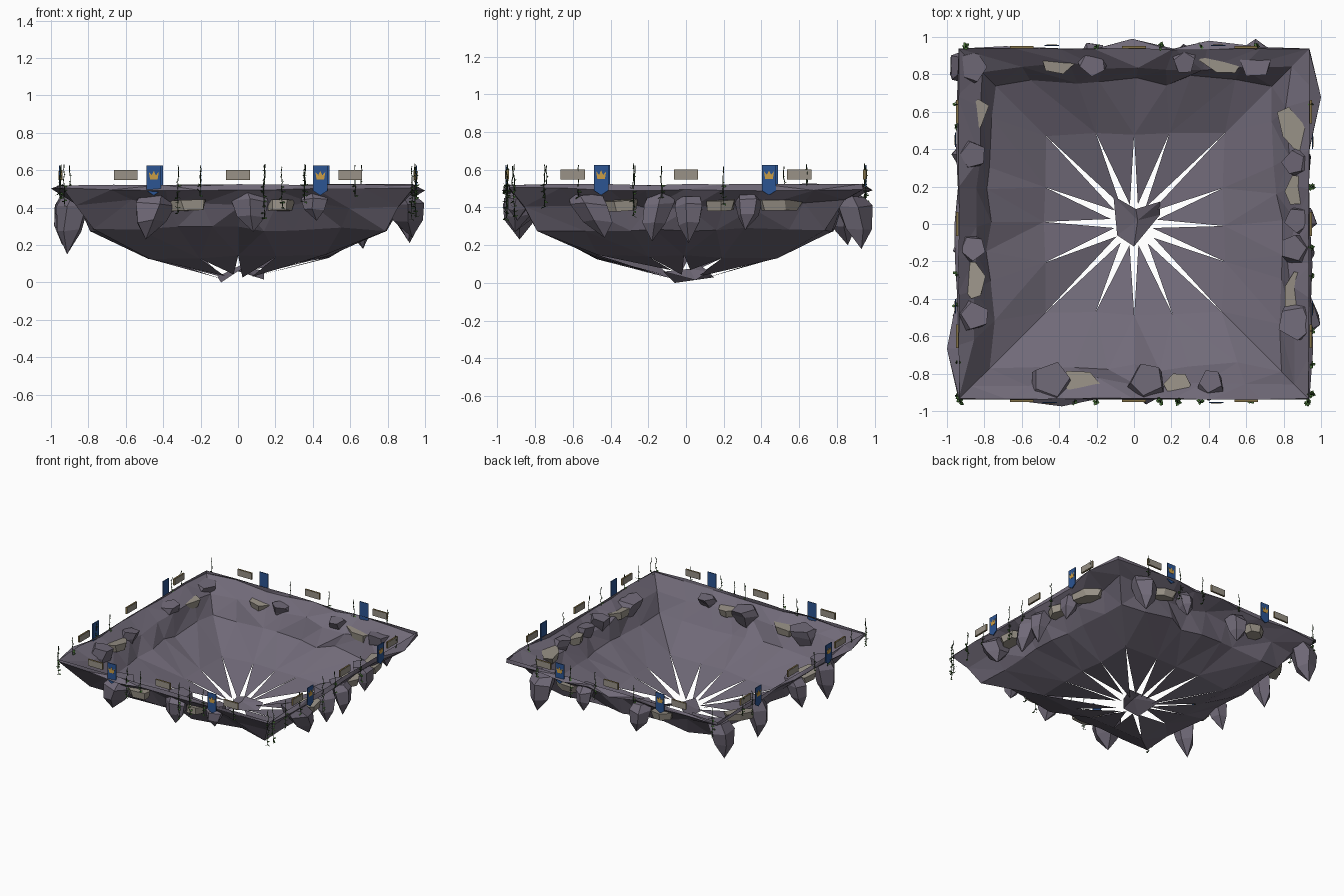
import bpy, bmesh, math, random
from mathutils import Vector, Matrix

random.seed(7)
if "Cube" in bpy.data.objects:
    bpy.data.objects.remove(bpy.data.objects["Cube"])


def material(name, color):
    m = bpy.data.materials.new(name)
    m.use_nodes = True
    m.diffuse_color = (*color, 1)
    bsdf = next(n for n in m.node_tree.nodes if n.type == 'BSDF_PRINCIPLED')
    bsdf.inputs["Base Color"].default_value = (*color, 1)
    bsdf.inputs["Roughness"].default_value = 0.9
    return m


ROCK = material("purple grey rock", (.165, .145, .19))
SLAB = material("grey tan stone", (.32, .29, .245))
WOOD = material("ochre wood", (.22, .16, .06))
BLUE = material("blue cloth", (.025, .09, .29))
GOLD = material("gold", (.6, .34, .06))
STEM = material("dark stem", (.025, .05, .02))
LEAF = material("green leaf", (.06, .16, .035))


def finish(name, bm, *mats, fix=True):
    if fix:
        bmesh.ops.recalc_face_normals(bm, faces=bm.faces)
    me = bpy.data.meshes.new(name)
    bm.to_mesh(me)
    bm.free()
    for m in mats:
        me.materials.append(m)
    ob = bpy.data.objects.new(name, me)
    bpy.context.collection.objects.link(ob)
    return ob


def jit(a):
    return random.uniform(-a, a)


# Square bowl: rings of points walking round the four sides
STEPS = (-1, -.71, -.42, -.21, 0, .21, .42, .71)
BUMPS = {i: .938 for i in (0, 1, 3, 4, 5, 6, 7, 8, 16, 24)}
BUMPS.update({15: 1.0, 31: 1.0, 20: .99, 18: .98, 2: .975})


def square_ring(bm, half, z, steps, wobble, zwob, bumps={}):
    ring = []
    for side in range(4):
        turn = Matrix.Rotation(side * math.pi / 2, 3, 'Z')
        for t in steps:
            out = bumps.get(len(ring), half + jit(wobble))
            along = t * half + jit(wobble) if t > -1 else -out
            p = turn @ Vector((along, -out, z + jit(zwob)))
            ring.append(bm.verts.new(p))
    return ring


bm = bmesh.new()
rings = [square_ring(bm, .935, .522, STEPS, .005, .005),
         square_ring(bm, .95, .498, STEPS, .015, .01, BUMPS),
         square_ring(bm, .84, .415, STEPS, .03, .03),
         square_ring(bm, .765, .285, STEPS, .03, .015)]
for a, b in zip(rings, rings[1:]):
    for i in range(32):
        j = (i + 1) % 32
        if random.random() < .5:
            tris = (a[i], b[i], a[j]), (a[j], b[i], b[j])
        else:
            tris = (a[i], b[i], b[j]), (a[i], b[j], a[j])
        for t in tris:
            bm.faces.new(t)
inner = square_ring(bm, .48, .14, STEPS[::2], .012, .015)
outer = rings[-1]
for k in range(16):
    n = (k + 1) % 16
    o0, o1, o2 = outer[2 * k], outer[2 * k + 1], outer[2 * n]
    for t in ((o0, inner[k], o1), (o1, inner[k], inner[n]), (o1, inner[n], o2)):
        bm.faces.new(t)
    # Pointed panel reaching towards the middle, leaving open slits
    mid = (inner[k].co + inner[n].co) / 2
    d = Vector((mid.x, mid.y, 0)).normalized() * (.115 + jit(.015))
    tip = bm.verts.new((d.x, d.y, .045 + jit(.025)))
    bm.faces.new((inner[k], tip, inner[n]))
finish("island_shell", bm, ROCK)

# Jagged core in the middle of the slits
bm = bmesh.new()
outline = [(-.11, .15, .03), (.01, .08, .09), (.14, .12, .06), (.14, .05, .015),
           (0, -.12, .06), (-.09, -.06, .0)]
pts = [bm.verts.new(p) for p in outline]
hub = bm.verts.new((.02, .02, .075))
for i, p in enumerate(pts):
    bm.faces.new((p, pts[(i + 1) % 6], hub))
finish("core", bm, ROCK)


def outward(x, y):
    if abs(x) > abs(y):
        return Vector((math.copysign(1, x), 0, 0))
    return Vector((0, math.copysign(1, y), 0))


# Hanging rocks: x, y, radius, tip height, sideways lean along the wall
ROCKS = [(-.87, .84, .1, .2, 0), (-.86, .37, .085, .18, 0), (-.86, -.13, .08, .23, 0),
         (-.85, -.49, .09, .15, 0), (-.22, .86, .085, .24, 0), (.27, .86, .07, .28, 0),
         (.65, .86, .1, .18, 0), (.85, .33, .075, .28, 0), (.85, -.13, .085, .22, -.07),
         (.86, -.53, .11, .24, .11), (-.44, -.83, .115, .23, -.05), (.07, -.83, .105, .27, 0),
         (.41, -.84, .075, .33, 0), (.87, .02, .08, .21, 0)]
for x, y, r, tip_z, lean in ROCKS:
    bm = bmesh.new()
    out = outward(x, y)
    side = Vector((abs(out.y), abs(out.x), 0)) * lean
    spin = random.uniform(0, 2)
    top = .475 + jit(.012)
    levels = []
    for f, s, push in ((0, .85, 0), (.22, 1, .03), (.6, .75, .05)):
        c = Vector((x, y, top + (tip_z - top) * f)) + out * push + side * f
        levels.append([])
        for i in range(5):
            a = spin + i * math.tau / 5 + jit(.12)
            p = c + Vector((math.cos(a), math.sin(a), 0)) * r * s
            p.z += jit(.012)
            levels[-1].append(bm.verts.new(p))
    tip = bm.verts.new(Vector((x + jit(.02), y + jit(.02), tip_z)) + out * .065 + side)
    bm.faces.new(levels[0])
    for i in range(5):
        j = (i + 1) % 5
        for a, b in zip(levels, levels[1:]):
            bm.faces.new((a[i], a[j], b[j], b[i]))
        bm.faces.new((levels[2][i], levels[2][j], tip))
    finish("hanging_rock", bm, ROCK)

# Flat pale slabs wedged through the wall: x, y, length, width, heading in degrees
SLABS = [(-.85, .56, .25, .12, 58), (-.85, -.3, .22, .13, 100), (-.4, .86, .18, .13, 15),
         (.46, .85, .23, .1, -20), (.84, .5, .27, .13, 115), (.86, .18, .17, .13, 90),
         (.86, -.35, .23, .14, 75), (-.27, -.85, .24, .14, -20), (.23, -.85, .15, .12, 25)]
for x, y, length, width, heading in SLABS:
    bm = bmesh.new()
    bmesh.ops.create_cone(bm, cap_ends=True, segments=6, radius1=.43, radius2=.5, depth=1)
    for v in bm.verts:
        v.co.x += jit(.05)
        v.co.y += jit(.05)
    turn = (Matrix.Rotation(jit(.1), 4, 'X') @ Matrix.Rotation(jit(.1), 4, 'Y')
            @ Matrix.Rotation(math.radians(heading), 4, 'Z'))
    place = Vector((x, y, .412)) + outward(x, y) * .01
    bm.transform(Matrix.Translation(place) @ turn @ Matrix.Diagonal((length, width, .055, 1)))
    finish("stone_slab", bm, SLAB)


def plate(name, outline, y0, y1, mat, matrix):
    """Extrude an x-z outline between two depths."""
    bm = bmesh.new()
    rows = [[bm.verts.new((x, y, z)) for x, z in outline] for y in (y0, y1)]
    bm.faces.new(rows[0])
    bm.faces.new(rows[1])
    n = len(outline)
    for i in range(n):
        j = (i + 1) % n
        bm.faces.new((rows[0][i], rows[0][j], rows[1][j], rows[1][i]))
    bm.transform(matrix)
    finish(name, bm, mat)


def rect(w, h):
    return [(-w, -h), (w, -h), (w, h), (-w, h)]


BANNER = [(-.038, .625), (-.038, .49), (0, .465), (.038, .49), (.038, .625)]
EMBLEM = [(-.02, .55), (.02, .55), (.027, .592), (.011, .573), (0, .597),
          (-.011, .573), (-.027, .592)]

# Signs and banners along every side
for side in range(4):
    turn = Matrix.Rotation(side * math.pi / 2, 4, 'Z')
    for x in (-.6, 0, .6):
        m = turn @ Matrix.Translation((x, -.945, .575))
        plate("sign_board", rect(.064, .026), -.006, .006, WOOD, m)
        for s in (-1, 1):
            plate("sign_face", rect(.062, .024), s * .006, s * .008, SLAB, m)
    for x in (-.45, .44):
        m = turn @ Matrix.Translation((x, -.955, 0))
        plate("banner", BANNER, -.003, .003, BLUE, m)
        plate("banner_emblem", EMBLEM, -.005, -.003, GOLD, m)

# Vines: positions along each side, front, +x, back, -x
VINES = [(-.93, -.32, -.2, .14, .235, .355, .625, .93),
         (-.91, -.75, -.57, -.28, -.13, .2, .64),
         (-.66, -.36, -.145, .2, .9),
         (-.64, -.52, .27, .44, .74, .92)]
for side, places in enumerate(VINES):
    turn = Matrix.Rotation(side * math.pi / 2, 4, 'Z')
    for x in places:
        bm = bmesh.new()
        low = random.uniform(.36, .5)
        p = Vector((x, -.945, .625 + jit(.01)))
        while p.z > low:
            q = Vector((x + jit(.004), -.95 + jit(.006), p.z - .028))
            rot = (q - p).to_track_quat('Z', 'Y').to_matrix().to_4x4()
            bmesh.ops.create_cone(bm, cap_ends=False, segments=4, radius1=.0025, radius2=.0025,
                                  depth=(q - p).length,
                                  matrix=Matrix.Translation((p + q) / 2) @ rot)
            # Leaves are small at the top and fuller below the rim
            count, size = (2, .021) if p.z < .55 else (1, .01)
            for _ in range(count):
                a = random.uniform(0, math.tau)
                d = Vector((math.cos(a), math.sin(a), jit(.6))) * size
                w = Vector((-d.y, d.x, .008)) * .4
                leaf = bm.faces.new([bm.verts.new(c) for c in
                                     (q, q + d * .5 + w, q + d, q + d * .5 - w)])
                leaf.material_index = 1
            p = q
        bm.transform(turn)
        finish("vine", bm, STEM, LEAF, fix=False)
